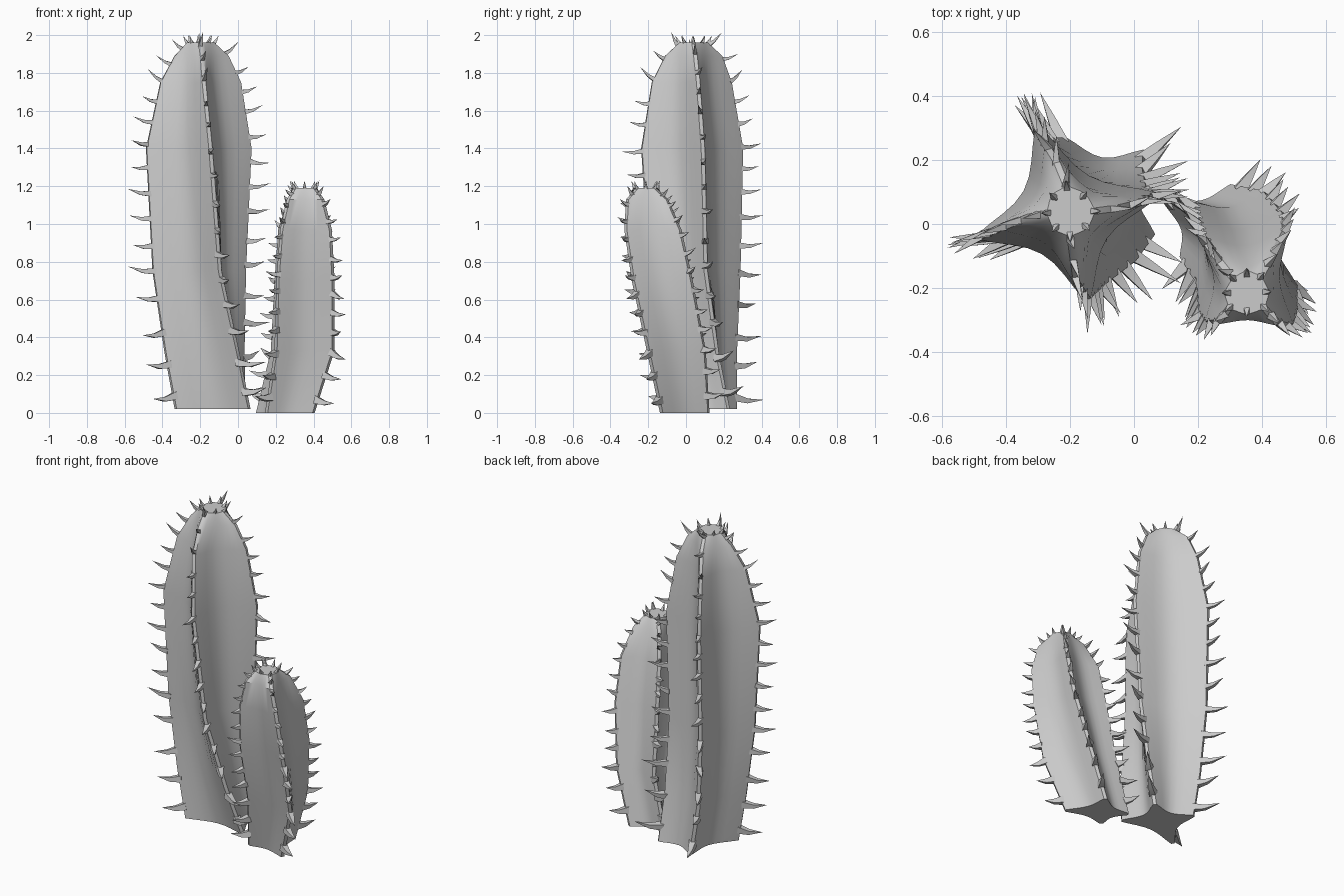
import bpy, bmesh, random
from math import sin, pi
from mathutils import Vector

if "Cube" in bpy.data.objects:
    bpy.data.objects.remove(bpy.data.objects["Cube"])

random.seed(4)


def finish(bm, name, angle):
    bmesh.ops.recalc_face_normals(bm, faces=bm.faces)
    me = bpy.data.meshes.new(name)
    bm.to_mesh(me)
    bm.free()
    ob = bpy.data.objects.new(name, me)
    bpy.context.collection.objects.link(ob)
    bpy.ops.object.select_all(action='DESELECT')
    ob.select_set(True)
    bpy.context.view_layer.objects.active = ob
    bpy.ops.object.shade_smooth_by_angle(angle=angle)
    return ob


def stem(name, zs, ribs, depth):
    """Loft a four-ribbed star section; ribs are listed counter-clockwise."""
    bm = bmesh.new()
    rings = []
    for i, z in enumerate(zs):
        tips = [Vector(r[i]) for r in ribs]
        c = sum(tips, Vector((0, 0))) / 4
        # valley distance relative to the chord between neighbouring ribs
        k = {len(zs) - 1: 1.25, len(zs) - 2: 0.87}.get(i, depth)
        ends = []
        for t in tips:
            d = (t - c).normalized()
            side = Vector((-d.y, d.x)) * 0.01
            ends.append((t - side, t + side))
        pts = []
        for j in range(4):
            a, b = ends[j][1], ends[(j + 1) % 4][0]
            dip = ((a + b) / 2 - c) * (k - 1)
            pts.append(ends[j][0])
            for s in range(9):
                u = s / 8
                w = 2 * u * (1 - u) + 0.5 * sin(pi * u) ** 2
                pts.append(a.lerp(b, u) + dip * w)
        rings.append([bm.verts.new((p.x, p.y, z)) for p in pts])
    n = len(rings[0])
    for lo, hi in zip(rings, rings[1:]):
        for j in range(n):
            bm.faces.new((lo[j], lo[(j + 1) % n], hi[(j + 1) % n], hi[j]))
    bm.faces.new(rings[0][::-1])
    bm.faces.new(rings[-1])
    finish(bm, name, 0.6)


def add_spine(bm, base, d, length, r):
    """Four-sided thorn with a slight upward hook."""
    d = d.normalized()
    u = d.orthogonal().normalized()
    v = d.cross(u)
    up = Vector((0, 0, 1))
    rings = []
    for t, w, lift in ((-0.12, 1.0, 0.0), (0.4, 0.6, -0.06)):
        p = base + d * length * t + up * length * lift
        rings.append([bm.verts.new(p + (u * a + v * b) * r * w)
                      for a, b in ((1, 0), (0, 1), (-1, 0), (0, -1))])
    tip = bm.verts.new(base + d * length + up * length * 0.05)
    for j in range(4):
        k = (j + 1) % 4
        bm.faces.new((rings[0][j], rings[0][k], rings[1][k], rings[1][j]))
        bm.faces.new((rings[1][j], rings[1][k], tip))
    bm.faces.new(rings[0][::-1])


def spines(name, zs, ribs, step, size):
    bm = bmesh.new()
    cen = [sum((Vector(r[i]) for r in ribs), Vector((0, 0))) / 4 for i in range(len(zs))]
    for rib in ribs:
        path = [Vector((*p, z)) for p, z in zip(rib, zs)]
        dist = random.uniform(0.06, 0.1)
        for i in range(len(path) - 1):
            seg = path[i + 1] - path[i]
            tan = seg.normalized()
            while dist < seg.length:
                f = dist / seg.length
                p = path[i].lerp(path[i + 1], f)
                c = cen[i].lerp(cen[i + 1], f)
                out = Vector((p.x - c.x, p.y - c.y, 0)).normalized()
                out = (out - tan * out.dot(tan)).normalized()
                h = p.z / zs[-1]
                out += Vector((random.uniform(-.3, .3), random.uniform(-.3, .3),
                               random.uniform(-.1, .2)))
                add_spine(bm, p, out, size * (1.15 - 0.55 * h) * random.uniform(.85, 1.15),
                          0.03 - 0.014 * h)
                dist += step * (1.15 - 0.45 * h) * random.uniform(.85, 1.15)
            dist -= seg.length
    # crown thorns around the flat top
    top = [Vector((*r[-1], zs[-1])) for r in ribs]
    c = sum(top, Vector()) / 4
    for a, b in zip(top, top[1:] + top[:1]):
        for p in (a, c + ((a + b) / 2 - c) * 1.25):
            add_spine(bm, p, p - c + Vector((0, 0, 0.12)), 0.042, 0.013)
    finish(bm, name, 0.5)


# Tall cactus: rib paths (left, front, right, back), twisting near the base
tall_z = [0.02, 0.32, 0.75, 1.4, 1.75, 1.89, 1.96]
tall = [
    [(-.33, -.05), (-.385, -.05), (-.45, -.04), (-.485, -.04), (-.41, -.01), (-.335, .02), (-.27, .035)],
    [(.06, -.04), (0, -.12), (-.095, -.19), (-.145, -.235), (-.18, -.18), (-.19, -.11), (-.2, -.035)],
    [(.035, .225), (.03, .165), (.04, .105), (.07, .09), (.015, .065), (-.05, .05), (-.125, .04)],
    [(-.22, .265), (-.27, .265), (-.3, .285), (-.3, .3), (-.27, .24), (-.24, .19), (-.21, .115)],
]
stem("tall_stem", tall_z, tall, 0.71)
spines("tall_spines", tall_z, tall, 0.155, 0.13)

# Small leaning cactus: ribs (front left, front right, back right, back left)
small_z = [0.0, 0.33, 0.7, 0.97, 1.13, 1.19]
small = [
    [(.15, -.11), (.2, -.19), (.21, -.28), (.23, -.31), (.265, -.305), (.3, -.26)],
    [(.4, -.13), (.505, -.2), (.505, -.28), (.49, -.32), (.45, -.31), (.405, -.26)],
    [(.31, .12), (.41, .1), (.47, .03), (.47, -.03), (.43, -.1), (.395, -.165)],
    [(.1, .07), (.18, .06), (.2, 0), (.22, -.05), (.27, -.12), (.31, -.17)],
]
stem("small_stem", small_z, small, 0.76)
spines("small_spines", small_z, small, 0.11, 0.085)
